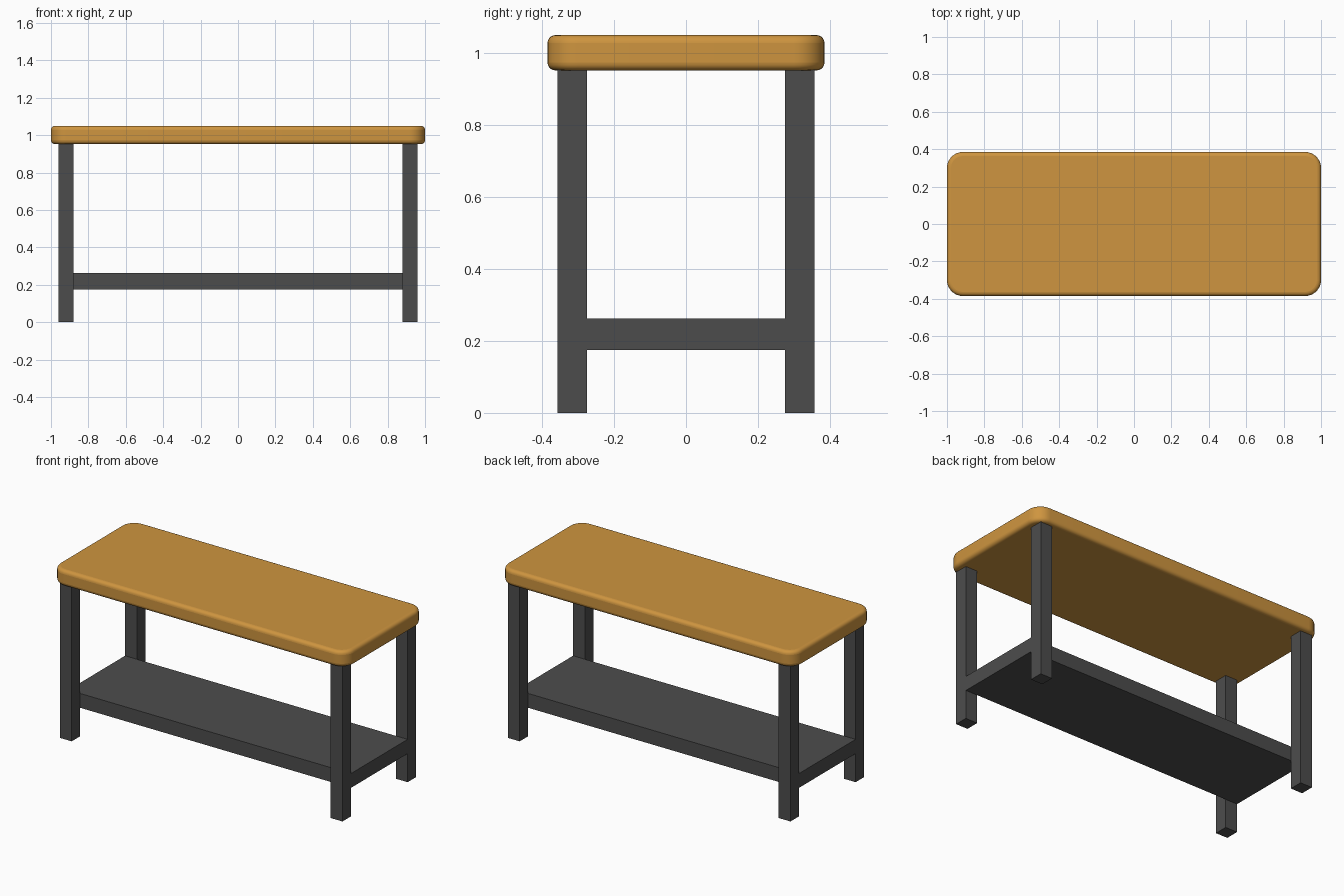
import bpy, bmesh

if "Cube" in bpy.data.objects:
    bpy.data.objects.remove(bpy.data.objects["Cube"])

def material(name, rgb):
    m = bpy.data.materials.new(name)
    m.diffuse_color = (*rgb, 1.0)
    m.use_nodes = True
    m.node_tree.nodes["Principled BSDF"].inputs["Base Color"].default_value = m.diffuse_color
    return m

wood = material("warm wood", (0.62, 0.30, 0.05))
metal = material("dark grey", (0.073, 0.073, 0.073))

def box(name, lo, hi, mat, corner=0.0):
    """Box from its lower to upper corner, optionally with rounded upright edges."""
    bm = bmesh.new()
    bmesh.ops.create_cube(bm, size=1)
    for v in bm.verts:
        v.co = [lo[i] + (v.co[i] + 0.5) * (hi[i] - lo[i]) for i in range(3)]
    if corner:
        upright = [e for e in bm.edges if abs(e.verts[0].co.z - e.verts[1].co.z) > 0.01]
        bmesh.ops.bevel(bm, geom=upright, offset=corner, segments=8, profile=0.5, affect='EDGES')
    mesh = bpy.data.meshes.new(name)
    bm.to_mesh(mesh)
    bm.free()
    mesh.materials.append(mat)
    ob = bpy.data.objects.new(name, mesh)
    bpy.context.collection.objects.link(ob)
    return ob

# Top: rounded corners in plan, then softened rims
top = box("table_top", (-1, -0.385, 0.952), (1, 0.385, 1.05), wood, corner=0.085)
bev = top.modifiers.new("soft rim", 'BEVEL')
bev.width, bev.segments = 0.022, 5
bev.limit_method, bev.angle_limit = 'ANGLE', 1.0
bpy.context.view_layer.objects.active = top
top.select_set(True)
bpy.ops.object.shade_smooth_by_angle(angle=0.6)

# Four square legs
for sx, side in ((-1, "left"), (1, "right")):
    for sy, end in ((-1, "front"), (1, "back")):
        cx, cy = sx * 0.92, sy * 0.316
        box(f"{end}_{side}_leg", (cx - 0.04, cy - 0.041, 0), (cx + 0.04, cy + 0.041, 0.955), metal)

# Lower shelf between the legs
box("lower_shelf", (-0.96, -0.275, 0.175), (0.96, 0.275, 0.263), metal)
